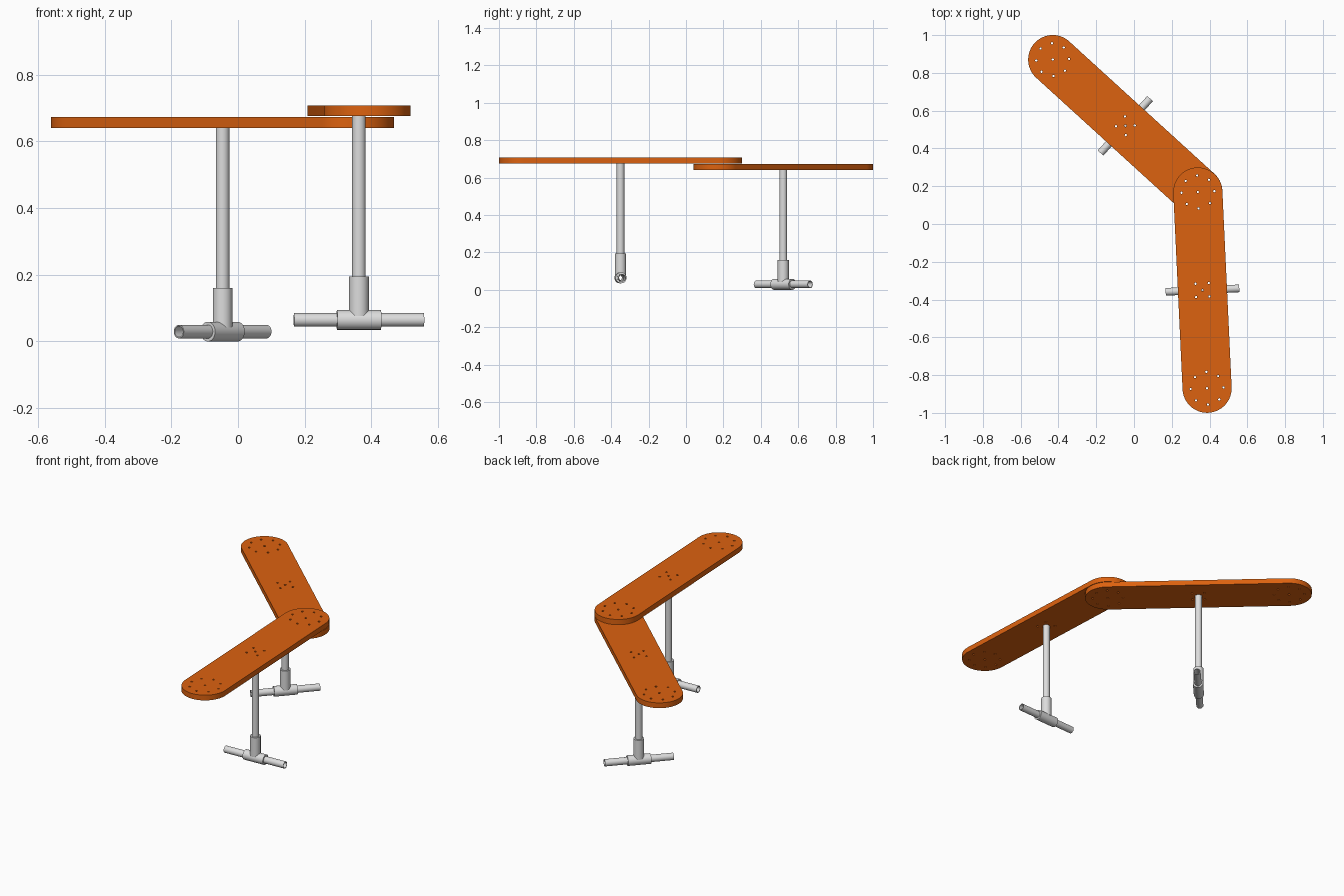
import bpy, bmesh, math
from mathutils import Vector, Matrix

if "Cube" in bpy.data.objects:
    bpy.data.objects.remove(bpy.data.objects["Cube"])


def material(name, rgb):
    m = bpy.data.materials.new(name)
    m.diffuse_color = (*rgb, 1)
    m.use_nodes = True
    m.node_tree.nodes["Principled BSDF"].inputs["Base Color"].default_value = m.diffuse_color
    return m


ORANGE = material("orange board", (0.72, 0.122, 0.005))
GREY = material("light grey pipe", (0.72, 0.72, 0.72))

R, LENGTH, THICK = 0.13, 1.04, 0.032        # board size
PIPE_R, BORE_R, TEE_R = 0.0203, 0.0165, 0.0295
SIDES = 40


def finish(obj):
    bpy.ops.object.select_all(action='DESELECT')
    obj.select_set(True)
    bpy.context.view_layer.objects.active = obj
    bpy.ops.object.shade_smooth_by_angle(angle=math.radians(35))


def ring(cx, cy, r, n, start=0.0, sweep=2 * math.pi):
    return [(cx + r * math.cos(start + sweep * i / n), cy + r * math.sin(start + sweep * i / n))
            for i in range(n)]


def board(name, centre, angle, z):
    """Round-ended board with drilled holes, from a filled 2D curve."""
    h = LENGTH / 2
    outline = (ring(h, 0, R, 36, -math.pi / 2, math.pi) + [(h, R)]
               + ring(-h, 0, R, 36, math.pi / 2, math.pi) + [(-h, -R)])
    loops = [outline]
    # eight holes around a centre hole at each end
    for ex in (-h, h):
        spots = [(ex, 0)] + ring(ex, 0, 0.087, 8)
        loops += [ring(x, y, 0.006, 12) for x, y in spots]
    # five fixing holes over the post
    spots = [(0, 0)] + ring(0, 0, 0.05, 4, math.pi / 4)
    loops += [ring(x, y, 0.006, 12) for x, y in spots]

    cu = bpy.data.curves.new(name, 'CURVE')
    cu.dimensions = '2D'
    cu.fill_mode = 'BOTH'
    cu.extrude = THICK / 2
    for pts in loops:
        s = cu.splines.new('POLY')
        s.points.add(len(pts) - 1)
        for p, (x, y) in zip(s.points, pts):
            p.co = (x, y, 0, 1)
        s.use_cyclic_u = True
    obj = bpy.data.objects.new(name, cu)
    bpy.context.collection.objects.link(obj)
    bpy.ops.object.select_all(action='DESELECT')
    obj.select_set(True)
    bpy.context.view_layer.objects.active = obj
    bpy.ops.object.convert(target='MESH')
    obj = bpy.context.view_layer.objects.active
    bm = bmesh.new()
    bm.from_mesh(obj.data)
    bmesh.ops.remove_doubles(bm, verts=bm.verts, dist=1e-5)
    bmesh.ops.recalc_face_normals(bm, faces=bm.faces)
    bm.to_mesh(obj.data)
    bm.free()
    obj.data.materials.clear()
    obj.data.materials.append(ORANGE)
    obj.location = (centre[0], centre[1], z + THICK / 2)
    obj.rotation_euler = (0, 0, angle)
    finish(obj)


def tube(bm, start, end, outer, inner):
    """Hollow pipe between two points: outer wall, bore and end rings."""
    a, b = Vector(start), Vector(end)
    rot = (b - a).to_track_quat('Z', 'Y')
    rows = []
    for p, r in ((a, inner), (a, outer), (b, outer), (b, inner)):
        rows.append([bm.verts.new(p + rot @ Vector((x, y, 0))) for x, y in ring(0, 0, r, SIDES)])
    for k in range(4):
        lo, hi = rows[k], rows[(k + 1) % 4]
        for i in range(SIDES):
            j = (i + 1) % SIDES
            bm.faces.new((lo[i], lo[j], hi[j], hi[i]))


def pipes(name, centre, angle, z, parts):
    bm = bmesh.new()
    for part in parts:
        tube(bm, *part)
    bmesh.ops.recalc_face_normals(bm, faces=bm.faces)
    me = bpy.data.meshes.new(name)
    bm.to_mesh(me)
    bm.free()
    me.materials.append(GREY)
    obj = bpy.data.objects.new(name, me)
    bpy.context.collection.objects.link(obj)
    obj.location = (centre[0], centre[1], z)
    obj.rotation_euler = (0, 0, angle)
    finish(obj)


def leg(prefix, centre, angle, z):
    """Post, tee fitting and crosswise foot pipes; z is the lowest point."""
    axis = TEE_R
    pipes(prefix + "_post", centre, angle, z,
          [((0, 0, 0.10), (0, 0, 0.64), PIPE_R, BORE_R)])
    pipes(prefix + "_tee_fitting", centre, angle, z,
          [((0, -0.066, axis), (0, 0.066, axis), TEE_R, PIPE_R),
           ((0, 0, axis + 0.012), (0, 0, 0.16), TEE_R, PIPE_R)])
    pipes(prefix + "_foot_pipes", centre, angle, z,
          [((0, s * 0.02, axis), (0, s * 0.195, axis), PIPE_R, BORE_R) for s in (-1, 1)])


# two boards sharing one overlapping end
JOINT = Vector((0.338, 0.17))
for prefix, far, z in (("lower", Vector((-0.43, 0.87)), 0.0),
                       ("upper", Vector((0.387, -0.87)), 0.035)):
    d = JOINT - far
    mid = (JOINT + far) / 2
    ang = math.atan2(d.y, d.x)
    board(prefix + "_board", mid, ang, z + 0.64)
    leg(prefix, mid, ang, z)
